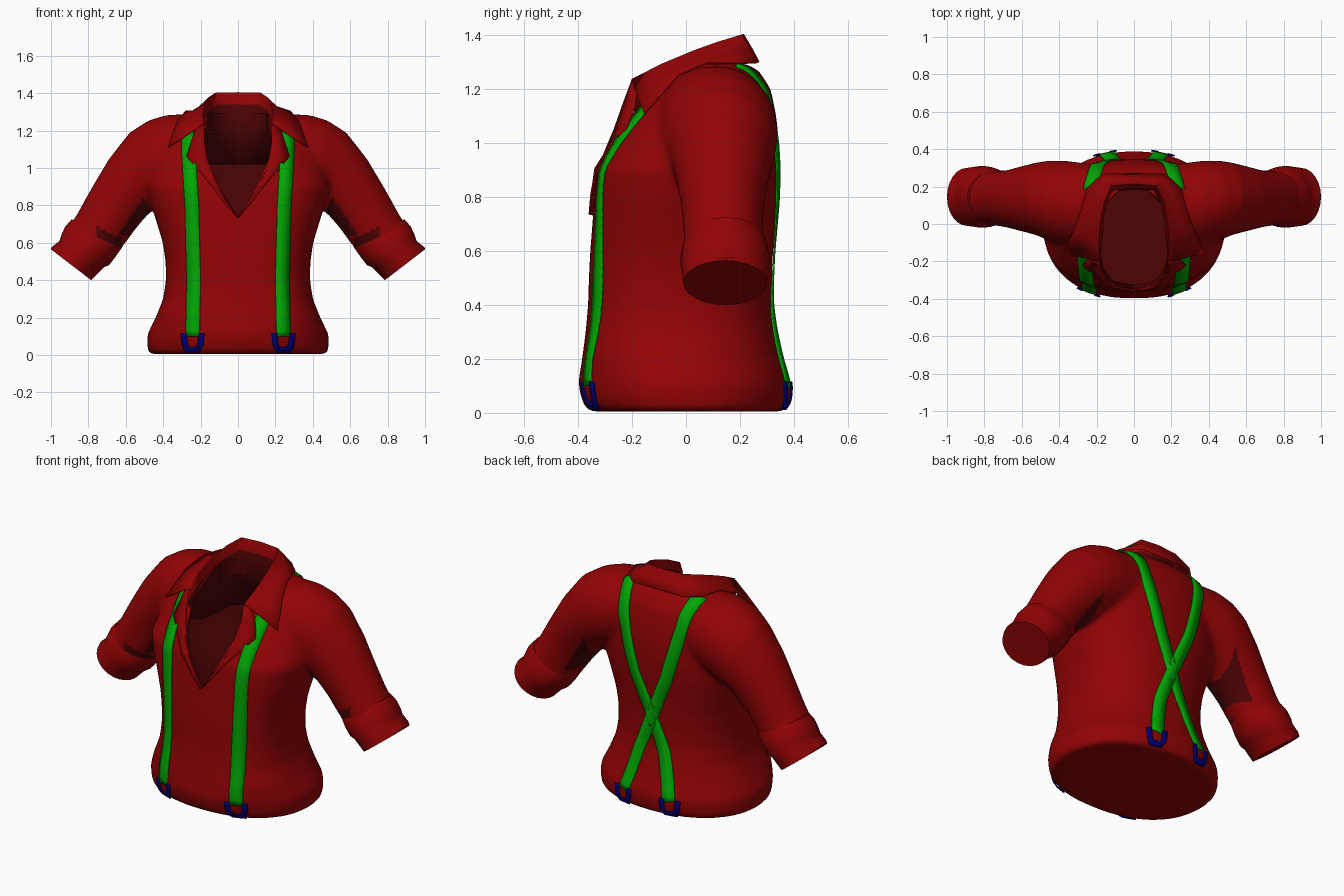
import bpy, bmesh, math
from mathutils import Vector
from mathutils.bvhtree import BVHTree

if "Cube" in bpy.data.objects:
    bpy.data.objects.remove(bpy.data.objects["Cube"])


def material(name, rgb):
    m = bpy.data.materials.new(name)
    m.diffuse_color = (*rgb, 1)
    m.use_nodes = True
    m.node_tree.nodes["Principled BSDF"].inputs["Base Color"].default_value = m.diffuse_color
    return m


RED = material("red cloth", (0.29, 0.001, 0.0015))
DARK = material("dark red lining", (0.075, 0.001, 0.0015))
GREEN = material("green strap", (0.001, 0.38, 0.0015))
BLUE = material("blue clip", (0.0, 0.0, 0.20))


def smooth(ob, angle):
    bpy.ops.object.select_all(action='DESELECT')
    ob.select_set(True)
    bpy.context.view_layer.objects.active = ob
    bpy.ops.object.shade_smooth_by_angle(angle=math.radians(angle))


def make(name, bm, mats, angle=40):
    bmesh.ops.recalc_face_normals(bm, faces=bm.faces)
    me = bpy.data.meshes.new(name)
    bm.to_mesh(me)
    bm.free()
    for m in mats:
        me.materials.append(m)
    ob = bpy.data.objects.new(name, me)
    bpy.context.collection.objects.link(ob)
    smooth(ob, angle)
    return ob


def loft(bm, rings, closed=True):
    """Skin a list of point rows; closed rows become capped tubes."""
    rows = [[bm.verts.new(p) for p in r] for r in rings]
    n = len(rows[0])
    for a, b in zip(rows, rows[1:]):
        for i in range(n if closed else n - 1):
            j = (i + 1) % n
            bm.faces.new((a[i], a[j], b[j], b[i]))
    if closed:
        bm.faces.new(rows[0][::-1])
        bm.faces.new(rows[-1])


def bake(ob):
    dg = bpy.context.evaluated_depsgraph_get()
    me = bpy.data.meshes.new_from_object(ob.evaluated_get(dg))
    ob.modifiers.clear()
    ob.data = me


def solidify(ob, t):
    m = ob.modifiers.new("thickness", 'SOLIDIFY')
    m.thickness, m.offset = t, 0
    bake(ob)


# torso rows: z, half width, front y, back y
TORSO = [(0.005, .475, -.36, .37), (.04, .485, -.385, .385), (.11, .485, -.40, .39),
         (.2, .44, -.385, .36), (.3, .40, -.372, .335), (.4, .385, -.363, .318), (.5, .387, -.36, .318),
         (.6, .402, -.355, .323), (.7, .432, -.347, .332), (.8, .464, -.34, .342), (.9, .487, -.33, .347),
         (1.0, .48, -.30, .345), (1.1, .45, -.225, .335), (1.2, .40, -.145, .315),
         (1.27, .33, -.05, .27), (1.295, .25, .03, .22)]
# sleeve rows: upper x, z, lower x, z, front y, back y
SLEEVE = [(.24, 1.29, .2, .88, -.12, .32), (.38, 1.285, .36, .82, -.11, .34),
          (.48, 1.255, .43, .79, -.09, .34), (.58, 1.19, .46, .77, -.06, .33),
          (.69, 1.05, .50, .73, -.04, .31), (.78, .90, .55, .67, -.02, .29),
          (.86, .755, .60, .60, -.01, .285), (.92, .665, .65, .54, -.005, .29)]
CUFF = [(.89, .725, .61, .60, .01, .28), (.925, .685, .62, .575, -.01, .30),
        (.945, .64, .655, .525, -.02, .31), (.955, .61, .69, .48, -.02, .31),
        (.998, .575, .715, .47, -.015, .305), (1.0, .565, .785, .40, -.01, .30)]


def torso_rings(k=1.0, lo=-1, hi=9, n=48):
    out = []
    for z, hx, f, b in TORSO:
        if lo < z < hi:
            c, r, ring = (f + b) / 2, (b - f) / 2, []
            front = 2.3 if z < .15 else 2.8 if z < .95 else 2.1
            for i in range(n):
                t = 2 * math.pi * i / n
                u, v = math.cos(t), math.sin(t)
                e = front if v < 0 else 2.2
                s = k / (abs(u) ** e + abs(v) ** e) ** (1 / e)
                ring.append((hx * s * u, c + r * s * v, z))
            out.append(ring)
    return out


def sleeve_rings(rows, s, n=24):
    out = []
    for ux, uz, lx, lz, f, b in rows:
        cs = [((1 + math.cos(t)) / 2, math.sin(t)) for t in (2 * math.pi * i / n for i in range(n))]
        out.append([(s * (lx + (ux - lx) * c), (f + b) / 2 + (b - f) / 2 * d, lz + (uz - lz) * c) for c, d in cs])
    return out


# shirt body: torso and sleeves fused and softened
bm = bmesh.new()
loft(bm, torso_rings())
for s in (-1, 1):
    loft(bm, sleeve_rings(SLEEVE, s))
body = make("shirt_body", bm, [RED])
rm = body.modifiers.new("fuse", 'REMESH')
rm.mode, rm.voxel_size = 'VOXEL', 0.017
sm = body.modifiers.new("soften", 'SMOOTH')
sm.factor, sm.iterations = 0.5, 7
bake(body)
bm = bmesh.new()
bm.from_mesh(body.data)
TREE = BVHTree.FromBMesh(bm)
bm.free()

# hollow dark inside, open front and neck hole
V = [(0, .735), (.1, .9), (.165, 1.05), (.182, 1.15), (.165, 1.25), (.15, 1.5)]
outline = V + [(-x, z) for x, z in V[:0:-1]]
bm1, bm2, bm3 = bmesh.new(), bmesh.new(), bmesh.new()
loft(bm1, torso_rings(.94, .03, 1.25))
loft(bm2, [[(x, y, z) for x, z in outline] for y in (-.7, .05)])
loft(bm3, [[(.155 * math.cos(i * math.pi / 16), .04 + .16 * math.sin(i * math.pi / 16), z)
            for i in range(32)] for z in (1.0, 1.5)])
for b in (bm1, bm2, bm3):
    cutter = make("cutter", b, [DARK])
    cutter.hide_render = True
    m = body.modifiers.new("cut", 'BOOLEAN')
    m.operation, m.solver, m.material_mode, m.object = 'DIFFERENCE', 'EXACT', 'TRANSFER', cutter
    bake(body)
    bpy.data.objects.remove(cutter)
# dark cloth in the armpits and in the fold above each cuff
dark = [m.name if m else "" for m in body.data.materials].index(DARK.name)
for p in body.data.polygons:
    x, z, n = abs(p.center.x), p.center.z, p.normal
    inward = n.x * (1 if p.center.x > 0 else -1)
    armpit = x > .47 and .64 < z < .89 - (x - .475) * 1.5 and inward < .1 and n.z < .2
    fold = .62 < x < .75 and n.y < -.2 and z < .615 + (x - .6) * .48
    if armpit or fold:
        p.material_index = dark
smooth(body, 40)

# rolled cuffs
for s, side in ((-1, "left"), (1, "right")):
    bm = bmesh.new()
    loft(bm, sleeve_rings(CUFF, s))
    make(side + "_cuff", bm, [RED], 30)


def ground(p, d, gap):
    """Hit point on the shirt along d, lifted off by gap."""
    p, d = Vector(p), Vector(d)
    hit = TREE.ray_cast(p - d * 2, d)[0]
    return hit - d * gap if hit else None


# collar: dark stand, fold and fallen outer edge, from back centre to the tip
STAND = [(0, .19, 1.02), (.08, .18, 1.02), (.145, .12, 1.02), (.17, .03, 1.0), (.195, -.09, 1.0), (.2, -.15, 1.03)]
FOLD = [(0, .215, 1.40), (.12, .205, 1.398), (.16, .12, 1.372), (.178, .03, 1.34), (.19, -.09, 1.29), (.185, -.2, 1.235)]
OUTER = [(0, .268, 1.30), (.17, .265, 1.30), (.25, .19, 1.28), (.28, .08, 1.25), (.32, -.03, 1.22), (.375, -.155, 1.11)]


def lifted(p, gap):
    h = ground(p, (0, 0, -1), gap)
    return Vector((p[0], p[1], max(p[2], h.z if h else -1)))


rows = [[Vector(p) for p in STAND], [Vector((x * .97, y - .02, z - .06)) for x, y, z in FOLD], [Vector(p) for p in FOLD]]
for k in (.5, 1):
    rows.append([lifted(Vector(a).lerp(Vector(b), k), .016) for a, b in zip(FOLD, OUTER)])
rows = [[Vector((-p.x, p.y, p.z)) for p in r[:0:-1]] + r for r in rows]
bm = bmesh.new()
loft(bm, rows, False)
bm.faces.ensure_lookup_table()
for f in bm.faces[:len(rows[0]) - 1]:
    f.material_index = 1
solidify(make("collar", bm, [RED, DARK], 50), .01)

# lapels folded out along the open front
INNER = [(0, 9, .735), (.05, 9, .81), (.1, -.31, .9), (.165, -.265, 1.05), (.182, -.23, 1.15), (.18, -.2, 1.23)]
EDGE = [(.004, 9, .735), (.068, 9, .81), (.145, -.30, .91), (.275, -.22, 1.06), (.25, -.19, 1.14), (.225, -.18, 1.21)]


def pushed(p, s, gap):
    h = ground((p[0], 0, p[2]), (0, 1, 0), gap)
    return Vector((s * p[0], min(p[1], h.y if h else 9), p[2]))


for s, side in ((-1, "left"), (1, "right")):
    bm = bmesh.new()
    mid = [Vector(a).lerp(Vector(b), .5) for a, b in zip(INNER, EDGE)]
    loft(bm, [[pushed(p, s, g) for p in r] for r, g in ((INNER, .002), (mid, .012), (EDGE, .013))], False)
    solidify(make(side + "_lapel", bm, [RED], 30), .008)


def ribbon(name, path, width, s, mat, gap, step=.03):
    """Band laid on the shirt; path points are x, y, z and a ray angle (0 front, 90 top, 180 back)."""
    pts = []
    for a, b in zip(path, path[1:]):
        a, b = Vector(a), Vector(b)
        n = max(1, round(((b - a).xyz.length + abs(b.w - a.w) * .003) / step))
        pts += [a.lerp(b, i / n) for i in range(n)]
    pts.append(Vector(path[-1]))
    rays = [(Vector((s * p.x, p.y, p.z)), Vector((0, math.cos(math.radians(p.w)), -math.sin(math.radians(p.w)))))
            for p in pts]
    mids = [ground(p, d, gap) for p, d in rays]
    rows = []
    for i, (p, d) in enumerate(rays):
        tan = mids[min(i + 1, len(mids) - 1)] - mids[max(i - 1, 0)]
        side = tan.cross(d).normalized() * width / 2
        rows.append([ground(p + side * k, d, gap) or mids[i] for k in (-1, 0, 1)])
    bm = bmesh.new()
    loft(bm, rows, False)
    solidify(make(name, bm, [mat]), .006)


# braces: up the front to the collar, then from the shoulders crossing at the back
FRONT = [(.243, .1, .10, 0), (.237, .1, .4, 0), (.247, .1, .8, 0), (.265, .1, 1.1, 0), (.265, .1, 1.19, 0)]
BACK = [(.235, .1, 1.12, 116), (.205, .1, 1.12, 155), (.19, .1, 1.12, 180), (.155, .1, .98, 180), (.105, .1, .81, 180),
        (0, .1, .56, 180), (-.085, .1, .35, 180), (-.15, .1, .10, 180)]
CLIP = [(-.048, .115), (-.043, .06), (-.03, .027), (.03, .027), (.043, .06), (.048, .115)]
for s, side in ((-1, "left"), (1, "right")):
    for x, ang, place, path in ((.243, 0, "front", FRONT), (.155, 180, "back", BACK)):
        ribbon(f"{side}_{place}_strap", path, .074, s, GREEN, .006)
        ribbon(f"{side}_{place}_clip", [(x + u, 0, z, ang) for u, z in CLIP], .03, s, BLUE, .011, .02)
